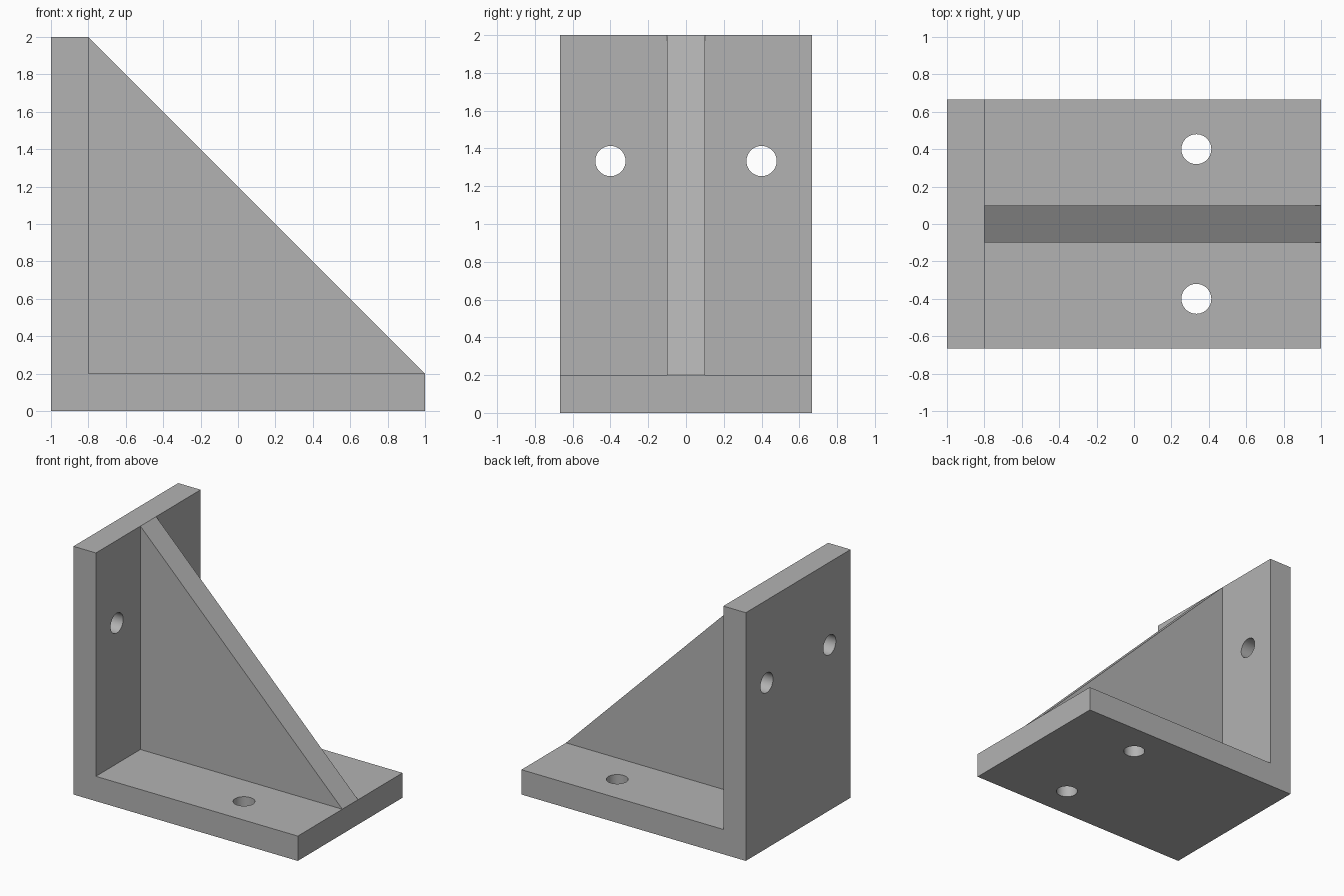
import bpy
import bmesh
from math import pi
from mathutils import Matrix, Vector

cube = bpy.data.objects.get("Cube")
if cube:
    bpy.data.objects.remove(cube, do_unlink=True)

HALF_WIDTH = 2 / 3
THICK = 0.2
RIB_HALF = 0.1
HOLE_RADIUS = 0.08
HOLE_Y = 0.4
HOLE_X = 1 / 3
HOLE_Z = 4 / 3

grey = bpy.data.materials.new("plain grey")
grey.use_nodes = True
colour = (0.45, 0.45, 0.45, 1)
grey.diffuse_color = colour
grey.node_tree.nodes["Principled BSDF"].inputs["Base Color"].default_value = colour


def finish(name, bm):
    bmesh.ops.recalc_face_normals(bm, faces=bm.faces)
    mesh = bpy.data.meshes.new(name)
    bm.to_mesh(mesh)
    bm.free()
    mesh.materials.append(grey)
    obj = bpy.data.objects.new(name, mesh)
    bpy.context.collection.objects.link(obj)
    return obj


def extruded_profile(name, points, half):
    """Extrude an x-z outline along y, centred on y = 0."""
    bm = bmesh.new()
    face = bm.faces.new([bm.verts.new((x, -half, z)) for x, z in points])
    result = bmesh.ops.extrude_face_region(bm, geom=[face])
    verts = [v for v in result["geom"] if isinstance(v, bmesh.types.BMVert)]
    bmesh.ops.translate(bm, verts=verts, vec=Vector((0, 2 * half, 0)))
    return finish(name, bm)


# L-shaped plate: base and upright wall in one piece
inner = THICK - 1
plate = extruded_profile(
    "angle_plate",
    [(-1, 0), (1, 0), (1, THICK), (inner, THICK), (inner, 2), (-1, 2)],
    HALF_WIDTH,
)

# Triangular stiffening rib
extruded_profile("rib", [(inner, THICK), (1, THICK), (inner, 2)], RIB_HALF)

# Bolt holes: two through the base, two through the wall
bm = bmesh.new()
for side in (-1, 1):
    y = side * HOLE_Y
    through_base = Matrix.Translation((HOLE_X, y, THICK / 2))
    through_wall = Matrix.Translation((-1 + THICK / 2, y, HOLE_Z)) @ Matrix.Rotation(pi / 2, 4, "Y")
    for matrix in (through_base, through_wall):
        bmesh.ops.create_cone(bm, cap_ends=True, segments=48, radius1=HOLE_RADIUS,
                              radius2=HOLE_RADIUS, depth=2 * THICK, matrix=matrix)
cutter = finish("hole_cutter", bm)
cutter.hide_render = True

cut = plate.modifiers.new("bolt holes", "BOOLEAN")
cut.operation = "DIFFERENCE"
cut.solver = "EXACT"
cut.object = cutter

bpy.ops.object.select_all(action="DESELECT")
plate.select_set(True)
bpy.context.view_layer.objects.active = plate
bpy.ops.object.modifier_apply(modifier=cut.name)
bpy.data.objects.remove(cutter, do_unlink=True)
bpy.ops.object.shade_smooth_by_angle()
